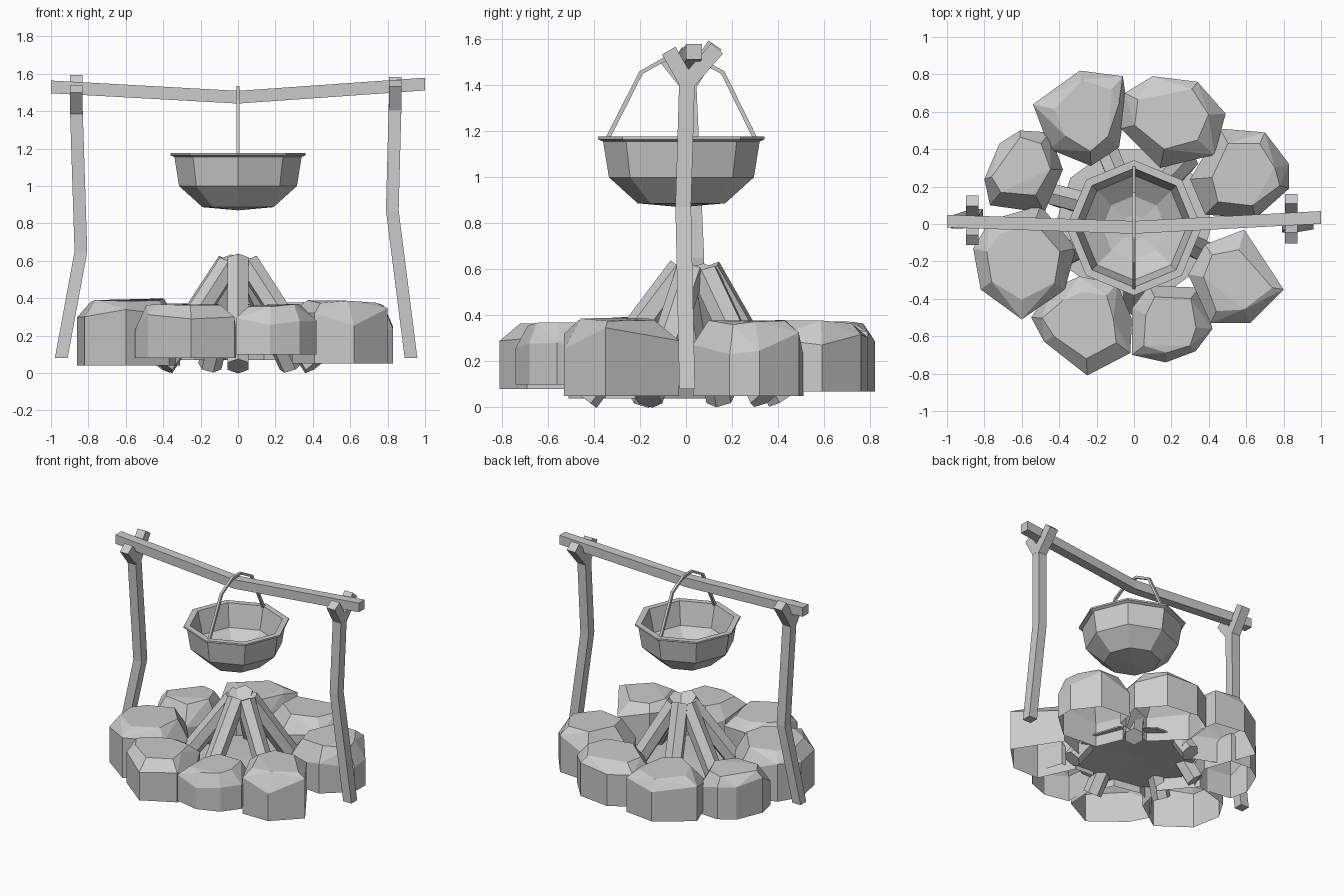
import bpy, bmesh, math, random
from mathutils import Vector as V

random.seed(7)
if "Cube" in bpy.data.objects:
    bpy.data.objects.remove(bpy.data.objects["Cube"])

grey = bpy.data.materials.new("plain_grey")
grey.use_nodes = True
grey.diffuse_color = (0.6, 0.6, 0.6, 1)
grey.node_tree.nodes["Principled BSDF"].inputs["Base Color"].default_value = (0.6, 0.6, 0.6, 1)


def finish(name, bm):
    bmesh.ops.recalc_face_normals(bm, faces=bm.faces)
    mesh = bpy.data.meshes.new(name)
    bm.to_mesh(mesh)
    bm.free()
    mesh.materials.append(grey)
    obj = bpy.data.objects.new(name, mesh)
    bpy.context.collection.objects.link(obj)
    return obj


def skin(name, rings):
    """Join rings of points into a closed, capped tube."""
    bm = bmesh.new()
    loops = [[bm.verts.new(p) for p in ring] for ring in rings]
    n = len(loops[0])
    for a, b in zip(loops, loops[1:]):
        for i in range(n):
            j = (i + 1) % n
            bm.faces.new((a[i], a[j], b[j], b[i]))
    bm.faces.new(loops[0])
    bm.faces.new(loops[-1])
    return finish(name, bm)


def sweep(name, points, half, side, cut=None, sides=4):
    """Sweep a regular section along a path; cut fixes the section plane."""
    pts = [V(p) for p in points]
    rings = []
    for i, p in enumerate(pts):
        tangent = (pts[min(i + 1, len(pts) - 1)] - pts[max(i - 1, 0)]).normalized()
        u = V(side)
        v = V(cut) if cut else tangent.cross(u).normalized()
        r = half / math.cos(math.pi / sides)
        angles = [math.tau * (k + 0.5) / sides for k in range(sides)]
        rings.append([p + u * r * math.cos(a) + v * r * math.sin(a) for a in angles])
    return skin(name, rings)


def lathe(name, profile, sides, centre):
    bm = bmesh.new()
    verts = [bm.verts.new((r, 0, z)) for r, z in profile]
    edges = [bm.edges.new(pair) for pair in zip(verts, verts[1:])]
    bmesh.ops.spin(bm, geom=verts + edges, axis=(0, 0, 1), cent=(0, 0, 0),
                   angle=math.tau, steps=sides)
    bmesh.ops.remove_doubles(bm, verts=bm.verts, dist=0.0005)
    obj = finish(name, bm)
    obj.location = centre
    return obj


def stone(name, outline, low, high):
    """Chunky boulder shell: upright sides, chamfered top, open underneath."""
    bm = bmesh.new()
    points = [V((x, y, 0)) for x, y in outline]
    middle = sum(points, V()) / len(points)
    height = high - low
    for p in points:
        shoulder = low + height * random.uniform(0.5, 0.88)
        crown = middle.lerp(p, random.uniform(0.6, 0.82))
        bm.verts.new((p.x, p.y, low))
        bm.verts.new((p.x, p.y, shoulder))
        bm.verts.new((crown.x, crown.y, high - height * random.uniform(0, 0.06)))
    bmesh.ops.convex_hull(bm, input=bm.verts)
    loose = [v for v in bm.verts if not v.link_faces]
    bmesh.ops.delete(bm, geom=loose, context="VERTS")
    bmesh.ops.dissolve_limit(bm, angle_limit=math.radians(8), verts=bm.verts, edges=bm.edges)
    bm.normal_update()
    under = [f for f in bm.faces if f.normal.z < -0.9]
    bmesh.ops.delete(bm, geom=under, context="FACES")
    return finish(name, bm)


X, Y, Z = (1, 0, 0), (0, 1, 0), (0, 0, 1)

# Ring of stones: plan outline, then bottom and top height
stone("stone_front_left", [(-.01, -.45), (.08, -.33), (.35, -.34), (.42, -.56),
                           (.33, -.68), (.17, -.74), (-.01, -.7)], .1, .37)
stone("stone_front_right", [(-.55, -.5), (-.45, -.35), (-.29, -.28), (-.09, -.32),
                            (-.01, -.51), (-.02, -.69), (-.25, -.81), (-.48, -.63)], .08, .37)
stone("stone_right_front", [(-.86, -.13), (-.77, .02), (-.5, .1), (-.31, -.13),
                            (-.37, -.35), (-.6, -.51), (-.82, -.35)], .04, .4)
stone("stone_right_back", [(-.8, .24), (-.72, .43), (-.61, .5), (-.45, .49),
                           (-.38, .29), (-.48, .06), (-.77, .1)], .05, .37)
stone("stone_back_right", [(-.54, .64), (-.29, .82), (-.06, .79), (-.04, .66),
                           (-.08, .41), (-.23, .31), (-.45, .4)], .07, .38)
stone("stone_back_left", [(-.07, .51), (-.05, .7), (.1, .79), (.34, .76),
                          (.49, .59), (.43, .37), (.14, .3)], .07, .38)
stone("stone_left_back", [(.3, .24), (.46, .51), (.7, .49), (.83, .32),
                          (.83, .19), (.65, .03), (.38, .05)], .05, .38)
stone("stone_left_front", [(.29, -.27), (.38, -.11), (.59, -.03), (.8, -.35),
                           (.62, -.53), (.41, -.53)], .05, .39)

# Ash bed and leaning logs
lathe("ash_bed", [(0, .16), (.42, .14), (.42, .13), (0, .15)], 10, (0, 0, 0))
for i, degrees in enumerate((-90, -22, 50, 110, 160, 205)):
    a = math.radians(degrees)
    out = V((math.cos(a), math.sin(a), 0))
    foot = out * .44 + V((0, 0, .037))
    tip = out * .055 + V((0, .04, .6 - .01 * (i % 3)))
    sweep(f"log_{i + 1}", [foot, tip], .056, out.cross(V(Z)), sides=6)

# Forked posts: path, then the offsets of the two fork arms
posts = {
    "left": ([(.925, .005, .08), (.825, -.012, .87), (.84, .005, 1.44)],
             (-.08, .11), (.13, .12)),
    "right": ([(-.945, .01, .08), (-.84, .045, .65), (-.865, .01, 1.43)],
              (-.095, .09), (.115, .145)),
}
for key, (path, front_arm, back_arm) in posts.items():
    sweep(key + "_post", path, .034, X, Y)
    top = V(path[-1])
    for label, (dy, dz) in (("front", front_arm), ("back", back_arm)):
        sweep(f"{key}_{label}_fork", [top - V((0, 0, .03)), top + V((0, dy, dz))], .034, X)

# Crossbeam
sweep("crossbeam", [(-1, .015, 1.53), (0, -.018, 1.475), (1, .035, 1.545)], .034, Y, Z)

# Hanging pot and its handle
pot = [(0, .87), (.19, .887), (.315, 1.0), (.34, 1.155), (.362, 1.165), (.362, 1.177),
       (.318, 1.177), (.28, 1.01), (.17, .93), (.07, .91), (0, .907)]
lathe("pot", pot, 8, (0, -.02, 0))
handle = [(-.34, 1.17), (-.195, 1.455), (-.07, 1.525), (.03, 1.525), (.16, 1.455), (.3, 1.17)]
sweep("pot_handle", [(0, y, z) for y, z in handle], .009, X)
